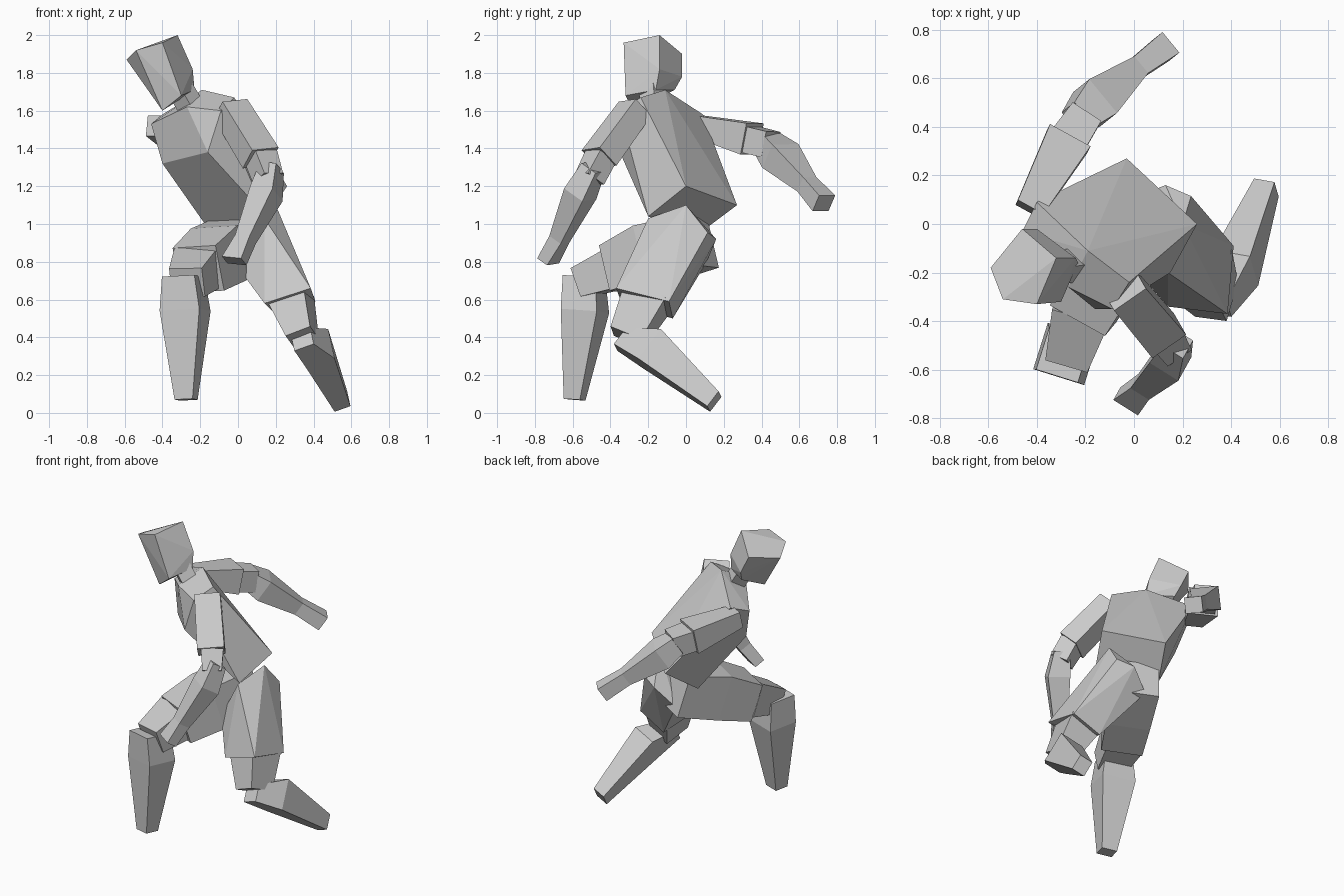
import bpy
import bmesh
from mathutils import Vector

default_cube = bpy.data.objects.get("Cube")
if default_cube:
    bpy.data.objects.remove(default_cube, do_unlink=True)


def make_material(name, colour):
    material = bpy.data.materials.new(name)
    material.use_nodes = True
    material.diffuse_color = colour
    shader = next(n for n in material.node_tree.nodes if n.type == "BSDF_PRINCIPLED")
    shader.inputs["Base Color"].default_value = colour
    shader.inputs["Roughness"].default_value = 0.8
    return material


grey = make_material("plain grey", (0.6, 0.6, 0.6, 1))


def finish(name, bm):
    """Turn a bmesh into a flat shaded object with outward normals."""
    bmesh.ops.recalc_face_normals(bm, faces=bm.faces[:])
    mesh = bpy.data.meshes.new(name)
    bm.to_mesh(mesh)
    bm.free()
    mesh.materials.append(grey)
    part = bpy.data.objects.new(name, mesh)
    bpy.context.scene.collection.objects.link(part)
    return part


def block(name, *corners):
    """Solid faceted block wrapped around a few corners."""
    bm = bmesh.new()
    for corner in corners:
        bm.verts.new(corner)
    bmesh.ops.convex_hull(bm, input=bm.verts[:])
    loose = [v for v in bm.verts if not v.link_faces]
    bmesh.ops.delete(bm, geom=loose, context="VERTS")
    bmesh.ops.dissolve_limit(bm, angle_limit=0.05, verts=bm.verts[:], edges=bm.edges[:])
    return finish(name, bm)


def limb(name, side, *rings):
    """Four-sided tapered limb; each ring is (centre, half width, half depth)."""
    axis = Vector(rings[-1][0]) - Vector(rings[0][0])
    depth = axis.cross(Vector(side)).normalized()
    side = depth.cross(axis).normalized()
    bm = bmesh.new()
    loops = []
    for centre, half_width, half_depth in rings:
        across, along = side * half_width, depth * half_depth
        offsets = (across + along, across - along, -across - along, along - across)
        loops.append([bm.verts.new(Vector(centre) + offset) for offset in offsets])
    for lower, upper in zip(loops, loops[1:]):
        for i in range(4):
            j = (i + 1) % 4
            bm.faces.new((lower[i], lower[j], upper[j], upper[i]))
    bm.faces.new(loops[0])
    bm.faces.new(loops[-1])
    return finish(name, bm)


# Torso: shoulders, chest, waist and the raised neck base
block(
    "torso",
    (-0.02, -0.24, 1.67), (-0.09, -0.35, 1.6),
    (-0.4, 0.09, 1.58), (-0.46, -0.03, 1.53),
    (-0.16, -0.35, 1.38), (-0.4, -0.08, 1.32),
    (0.15, -0.2, 1.04), (0.26, 0, 1.2),
    (-0.03, 0.27, 1.1), (-0.14, 0.07, 0.95),
    (-0.19, -0.11, 1.71), (-0.27, -0.26, 1.62),
)

# Head: tilted crown above a narrower jaw
block(
    "head",
    (-0.32, -0.14, 2), (-0.4, -0.33, 1.96), (-0.54, -0.31, 1.92),
    (-0.59, -0.18, 1.87), (-0.46, -0.02, 1.9),
    (-0.24, -0.14, 1.82), (-0.4, -0.02, 1.78),
    (-0.4, -0.28, 1.6), (-0.3, -0.32, 1.68),
    (-0.23, -0.16, 1.71), (-0.38, -0.06, 1.71),
)
limb(
    "neck", (1, 1, 0),
    ((-0.25, -0.17, 1.62), 0.05, 0.05),
    ((-0.32, -0.18, 1.74), 0.05, 0.05),
)

# Left arm, reaching forward and down
limb(
    "left_upper_arm", (1, 0.9, 0.3),
    ((-0.04, -0.27, 1.61), 0.08, 0.065),
    ((0.12, -0.46, 1.35), 0.085, 0.07),
)
limb(
    "left_elbow", (1, 0.9, 0.3),
    ((0.12, -0.45, 1.36), 0.07, 0.06),
    ((0.16, -0.51, 1.24), 0.06, 0.06),
)
limb(
    "left_forearm", (0.9, -0.5, 0),
    ((0.18, -0.49, 1.3), 0.05, 0.05),
    ((0.15, -0.56, 1.16), 0.07, 0.065),
    ((0.04, -0.67, 0.92), 0.045, 0.04),
    ((-0.02, -0.73, 0.805), 0.06, 0.035),
)

# Right arm, swung back
limb(
    "right_upper_arm", (0.9, -0.45, 0),
    ((-0.43, 0.06, 1.52), 0.06, 0.055),
    ((-0.27, 0.35, 1.45), 0.095, 0.085),
)
limb(
    "right_elbow", (0.9, -0.45, 0),
    ((-0.28, 0.33, 1.45), 0.08, 0.07),
    ((-0.2, 0.45, 1.42), 0.07, 0.07),
)
limb(
    "right_forearm", (0.6, -0.75, 0),
    ((-0.23, 0.43, 1.43), 0.065, 0.06),
    ((-0.16, 0.5, 1.36), 0.09, 0.075),
    ((0.01, 0.64, 1.21), 0.045, 0.045),
    ((0.13, 0.73, 1.11), 0.055, 0.05),
)

# Left leg, bent with the shin trailing
block(
    "left_thigh",
    (0.2, 0, 1.1), (0.14, -0.2, 1.03),
    (0.235, 0.115, 0.955), (0.13, 0.16, 0.92),
    (0, 0.11, 0.8), (0, -0.18, 0.77),
    (0.385, -0.37, 0.66), (0.41, -0.09, 0.59),
    (0.14, -0.34, 0.58), (0.22, -0.07, 0.5),
)
limb(
    "left_knee", (0.9, -0.1, 0.4),
    ((0.27, -0.2, 0.62), 0.11, 0.12),
    ((0.34, -0.31, 0.4), 0.07, 0.09),
)
limb(
    "left_shin", (1, -0.3, 0.45),
    ((0.34, -0.34, 0.39), 0.055, 0.055),
    ((0.42, -0.18, 0.34), 0.08, 0.1),
    ((0.545, 0.15, 0.06), 0.045, 0.05),
)

# Right leg, stepping forward
limb(
    "right_thigh", (0.9, -0.4, 0.08),
    ((0.03, 0.08, 0.91), 0.13, 0.14),
    ((-0.1, -0.18, 0.84), 0.14, 0.15),
    ((-0.21, -0.37, 0.76), 0.13, 0.125),
)
limb(
    "right_knee", (0.9, -0.3, 0),
    ((-0.21, -0.35, 0.77), 0.12, 0.11),
    ((-0.27, -0.56, 0.69), 0.09, 0.08),
)
limb(
    "right_shin", (0.95, -0.3, 0),
    ((-0.29, -0.54, 0.72), 0.09, 0.09),
    ((-0.28, -0.535, 0.54), 0.11, 0.1),
    ((-0.275, -0.59, 0.07), 0.05, 0.045),
)
